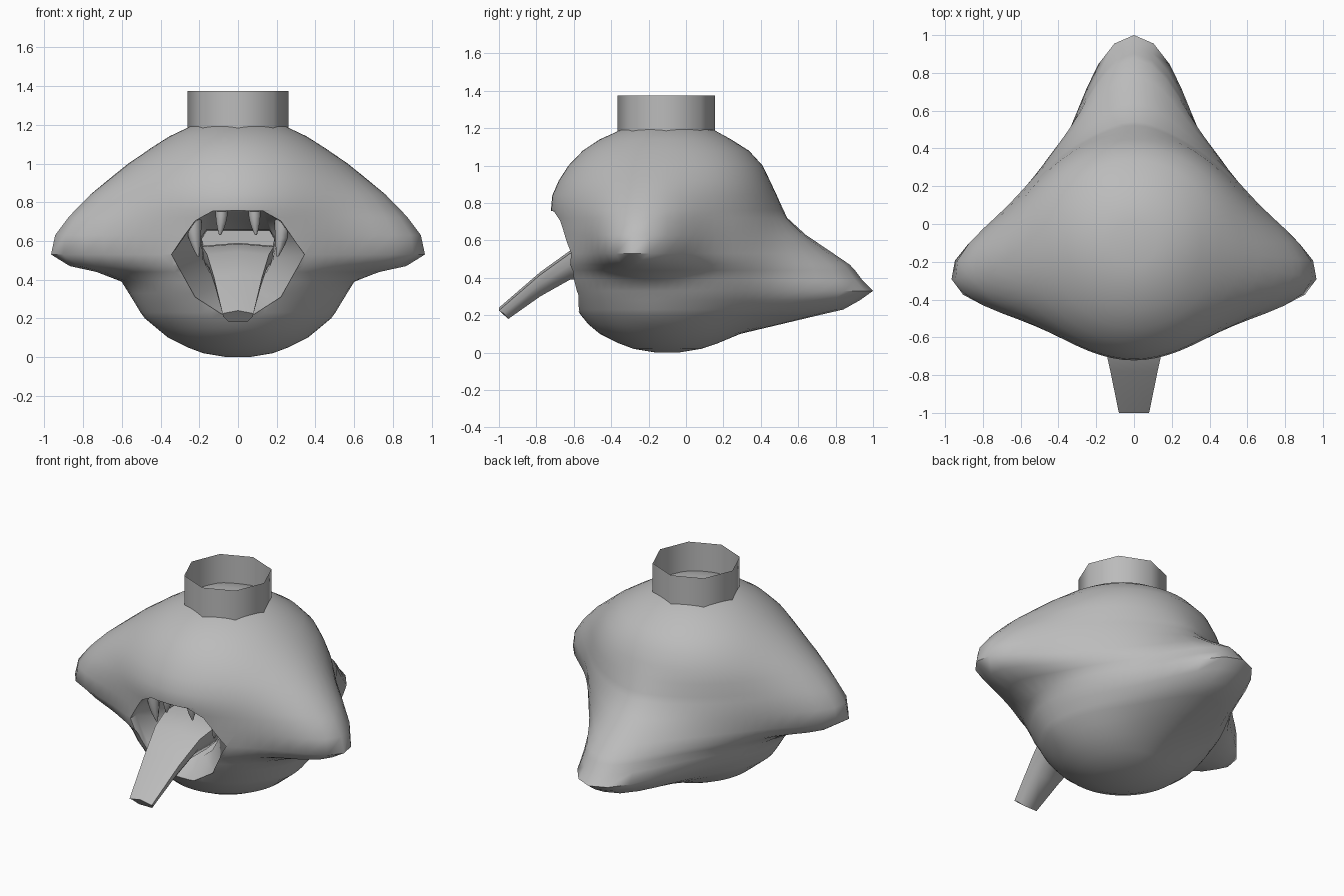
import bpy, bmesh, math
from math import sin, cos, pi, radians

if "Cube" in bpy.data.objects:
    bpy.data.objects.remove(bpy.data.objects["Cube"])

grey = bpy.data.materials.new("plain grey")
grey.use_nodes = True
grey.diffuse_color = (0.5, 0.5, 0.5, 1)
grey.node_tree.nodes["Principled BSDF"].inputs["Base Color"].default_value = (0.5, 0.5, 0.5, 1)


def loft(name, rings, caps=True, angle=60):
    """Join closed rings of points into one smooth skin."""
    bm = bmesh.new()
    rows = [[bm.verts.new(p) for p in ring] for ring in rings]
    count = len(rows[0])
    for low, high in zip(rows, rows[1:]):
        for i in range(count):
            j = (i + 1) % count
            bm.faces.new((low[i], low[j], high[j], high[i]))
    if caps:
        bm.faces.new(rows[0][::-1])
        bm.faces.new(rows[-1])
    bmesh.ops.recalc_face_normals(bm, faces=bm.faces)
    mesh = bpy.data.meshes.new(name)
    bm.to_mesh(mesh)
    bm.free()
    obj = bpy.data.objects.new(name, mesh)
    bpy.context.collection.objects.link(obj)
    mesh.materials.append(grey)
    smooth(obj, angle)
    return obj


def smooth(obj, angle):
    bpy.ops.object.select_all(action="DESELECT")
    obj.select_set(True)
    bpy.context.view_layer.objects.active = obj
    bpy.ops.object.shade_smooth_by_angle(angle=radians(angle))


def lobe(theta, centre, width):
    d = (theta - centre + 180) % 360 - 180
    return (1 + (d / width) ** 2) ** -1.5


# Body: height, then round, side horn, back horn and front radii
MID_Y = -0.1
levels = [
    (0, .06, .06, .06, .06), (.02, .18, .18, .18, .18), (.05, .26, .26, .27, .26),
    (.1, .36, .36, .39, .36), (.15, .41, .42, .6, .42), (.2, .46, .48, .81, .46),
    (.23, .48, .5, .94, .48), (.28, .51, .53, 1.03, .5), (.33, .54, .56, 1.1, .53),
    (.39, .56, .6, 1.04, .56), (.44, .57, .74, 1, .57), (.47, .58, .88, .97, .58),
    (.53, .58, .98, .88, .58), (.63, .58, .96, .73, .58), (.72, .57, .89, .63, .59),
    (.76, .56, .85, .61, .6), (.84, .56, .77, .575, .595), (.92, .54, .67, .54, .565),
    (1, .51, .57, .505, .52), (1.08, .44, .45, .435, .45), (1.14, .35, .355, .34, .36),
    (1.19, .25, .25, .25, .25), (1.22, .12, .12, .12, .12),
]
rings = []
for z, base, side, back, front in levels:
    ring = []
    spread = 22 + 30 * max(0, z - .55)  # side horns broaden upward
    for i in range(64):
        t = 360 * i / 64
        r = base + (side - base) * (lobe(t, -11, spread) + lobe(t, 191, spread))
        r += (back - base) * lobe(t, 90, 25) + (front - base) * lobe(t, -90, 45)
        ring.append((r * cos(radians(t)), MID_Y + r * sin(radians(t)), z))
    rings.append(ring)
body = loft("body", rings)

# Mouth hollow, cut as a funnel narrowing inward
lip = [(.13, .75), (.22, .7), (.34, .53), (.22, .31), (.08, .22)]
throat = [(.16, .66), (.19, .62), (.18, .5), (.11, .37), (.05, .32)]


def mouth_ring(y, blend):
    half = [(a + (c - a) * blend, y, b + (d - b) * blend)
            for (a, b), (c, d) in zip(lip, throat)]
    return half + [(-x, y, z) for x, y, z in reversed(half)]


cutter = loft("mouth_cutter", [mouth_ring(-.8, -.1), mouth_ring(-.56, 0),
                               mouth_ring(-.42, 1), mouth_ring(-.2, 1.1)])
cut = body.modifiers.new("mouth", "BOOLEAN")
cut.operation = "DIFFERENCE"
cut.solver = "EXACT"
cut.object = cutter
bpy.ops.object.select_all(action="DESELECT")
bpy.context.view_layer.objects.active = body
body.select_set(True)
bpy.ops.object.modifier_apply(modifier=cut.name)
bpy.data.objects.remove(cutter)
smooth(body, 85)

# Tongue: y, half width, top and bottom heights
tongue = []
for y, w, top, low in [(-.3, .18, .59, .42), (-.48, .185, .585, .4), (-.62, .16, .545, .39),
                       (-.78, .125, .43, .3), (-.975, .08, .24, .18)]:
    mid = (top + low) / 2
    lean = .025 if y < -.9 else 0
    tongue.append([(-w, y - lean, top - .015), (0, y - lean, top), (w, y - lean, top - .015),
                   (w * .95, y, mid), (w * .6, y + lean, low), (-w * .6, y + lean, low),
                   (-w * .95, y, mid)])
loft("tongue", tongue, angle=75)


# Teeth: bent cones hanging from the upper lip
def tooth(name, x, y, top, length, radius, bend):
    rows = []
    for k in range(5):
        f = k / 4
        r = radius * (1 - f ** 2) + .005
        rows.append([(x + bend * f * f + r * cos(a), y + r * sin(a), top - length * f)
                     for a in [2 * pi * i / 8 for i in range(8)]])
    loft(name, rows)


for side, label in ((1, "left"), (-1, "right")):
    tooth(label + "_front_tooth", side * .085, -.6, .76, .13, .027, side * .008)
    tooth(label + "_fang", side * .23, -.54, .71, .19, .036, side * -.025)

# Collar: open eight-sided tube on top
collar = [[(.26 * cos(pi * i / 4), -.105 + .26 * sin(pi * i / 4), z) for i in range(8)]
          for z in (1.17, 1.375)]
loft("collar", collar, caps=False)
